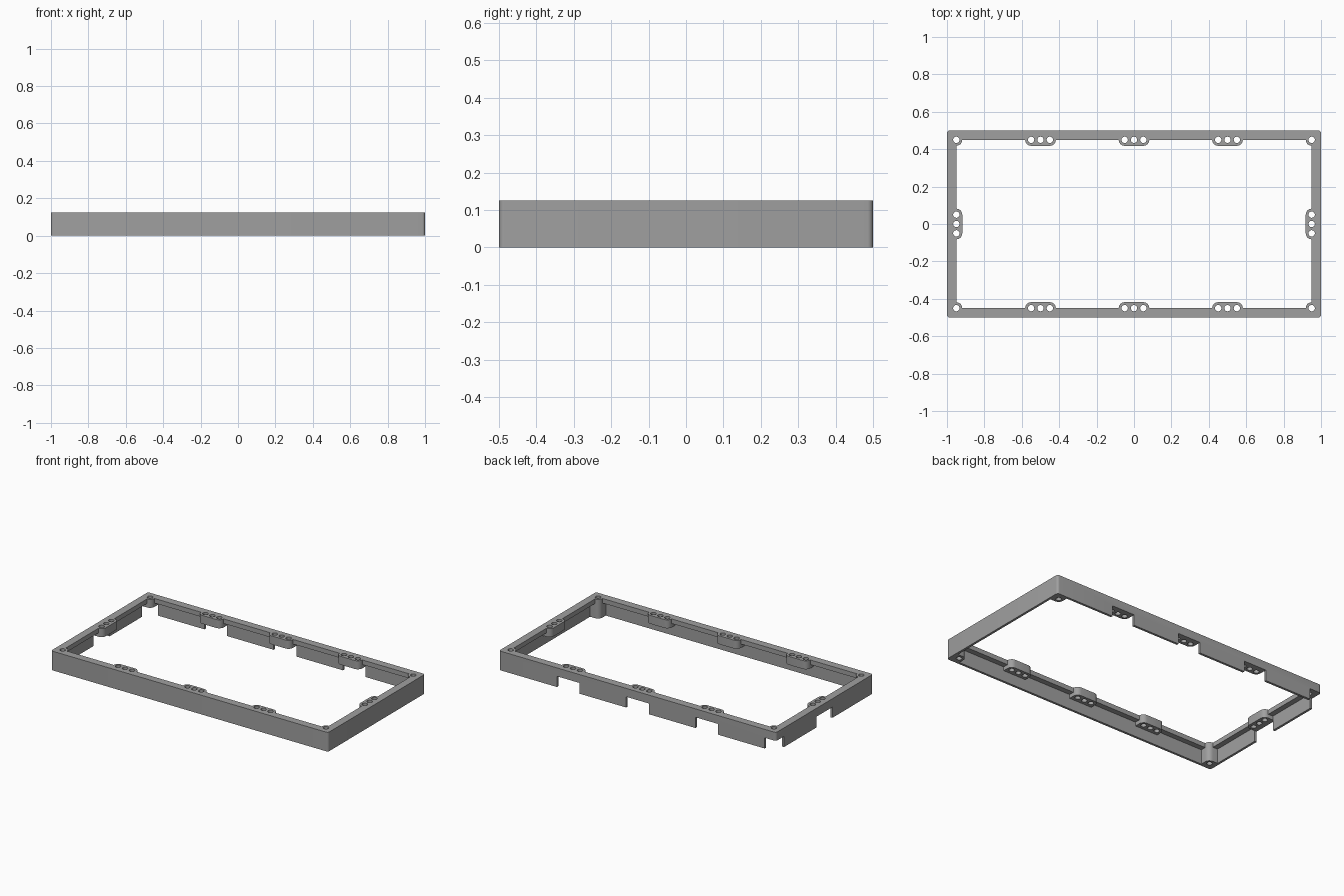
import bpy, bmesh, math

old = bpy.data.objects.get("Cube")
if old:
    bpy.data.objects.remove(old, do_unlink=True)

HX, HY, H = 1.0, 0.5, 0.125       # outer half sizes and height
WALL, RIM = 0.015, 0.05           # wall thickness and top rim width
RIM_Z, PAD_Z = 0.095, 0.07        # undersides of the rim and of the pads
PAD_R, HOLE_R, PITCH = 0.032, 0.017, 0.05
TOP = 0.3                         # overshoot for cutters


def rounded(x0, y0, x1, y1, radii, seg=6):
    """Counter-clockwise rectangle with one radius per corner."""
    corners = [(x0, y0, 1, 1), (x1, y0, -1, 1), (x1, y1, -1, -1), (x0, y1, 1, -1)]
    pts = []
    for i, ((x, y, sx, sy), r) in enumerate(zip(corners, radii)):
        if r == 0:
            pts.append((x, y))
            continue
        for k in range(seg + 1):
            a = math.pi * (1 + i / 2 + k / seg / 2)
            pts.append((x + sx * r + r * math.cos(a), y + sy * r + r * math.sin(a)))
    return pts


def box(x0, y0, x1, y1):
    return rounded(x0, y0, x1, y1, [0] * 4)


def circle(cx, cy, r, n=20):
    return [(cx + r * math.cos(2 * math.pi * k / n), cy + r * math.sin(2 * math.pi * k / n))
            for k in range(n)]


def prisms(name, parts):
    """One object holding upright prisms, each (outline, z0, z1)."""
    bm = bmesh.new()
    for pts, z0, z1 in parts:
        low = [bm.verts.new((x, y, z0)) for x, y in pts]
        high = [bm.verts.new((x, y, z1)) for x, y in pts]
        bm.faces.new(low[::-1])
        bm.faces.new(high)
        for i in range(len(pts)):
            j = (i + 1) % len(pts)
            bm.faces.new((low[i], low[j], high[j], high[i]))
    mesh = bpy.data.meshes.new(name)
    bm.to_mesh(mesh)
    bm.free()
    obj = bpy.data.objects.new(name, mesh)
    bpy.context.collection.objects.link(obj)
    return obj


def combine(target, other, operation):
    mod = target.modifiers.new(operation.lower(), 'BOOLEAN')
    mod.operation, mod.solver, mod.object = operation, 'EXACT', other
    bpy.context.view_layer.objects.active = target
    bpy.ops.object.modifier_apply(modifier=mod.name)
    bpy.data.objects.remove(other, do_unlink=True)


# Thin-walled frame with an inward top rim
frame = prisms("tray_frame", [(rounded(-HX, -HY, HX, HY, [WALL] * 4), 0, H)])
combine(frame, prisms("undercut", [
    (box(WALL - HX, WALL - HY, HX - WALL, HY - WALL), -TOP, RIM_Z)]), 'DIFFERENCE')
combine(frame, prisms("opening", [
    (box(RIM - HX, RIM - HY, HX - RIM, HY - RIM), -TOP, TOP)]), 'DIFFERENCE')

pads, holes, notches = [], [], []
half = PITCH + PAD_R
bx, by = HX - RIM, HY - RIM                # hole centre lines
ox, oy = HX - WALL / 2, HY - WALL / 2      # pads end inside the wall

# Three-hole pads along the long sides
for cx in (-0.5, 0, 0.5):
    pads.append((rounded(cx - half, by - PAD_R, cx + half, oy, (PAD_R, PAD_R, 0, 0)), PAD_Z, H))
    pads.append((rounded(cx - half, -oy, cx + half, PAD_R - by, (0, 0, PAD_R, PAD_R)), PAD_Z, H))
    notches.append(box(cx - half, by, cx + half, HY + RIM))
    holes += [(cx + d, s * by) for d in (-PITCH, 0, PITCH) for s in (-1, 1)]

# Three-hole pads on the short sides
pads.append((rounded(bx - PAD_R, -half, ox, half, (PAD_R, 0, 0, PAD_R)), PAD_Z, H))
pads.append((rounded(-ox, -half, PAD_R - bx, half, (0, PAD_R, PAD_R, 0)), PAD_Z, H))
notches.append(box(-HX - RIM, -half, -bx, half))
holes += [(s * bx, d) for d in (-PITCH, 0, PITCH) for s in (-1, 1)]

# Corner posts, the back one on the notched side being short
for sx in (-1, 1):
    for sy in (-1, 1):
        xs = sorted((sx * (bx - PAD_R), sx * ox))
        ys = sorted((sy * (by - PAD_R), sy * oy))
        inner = {(1, 1): 0, (-1, 1): 1, (-1, -1): 2, (1, -1): 3}[sx, sy]
        radii = [PAD_R if i == inner else 0 for i in range(4)]
        short = (sx, sy) == (-1, 1)
        pads.append((rounded(xs[0], ys[0], xs[1], ys[1], radii), PAD_Z if short else 0, H))
        holes.append((sx * bx, sy * by))
notches.append(box(-HX - RIM, by - PAD_R, PAD_R - bx, HY + RIM))

combine(frame, prisms("pads", pads), 'UNION')
combine(frame, prisms("wall_notches", [(n, -TOP, PAD_Z) for n in notches]), 'DIFFERENCE')
combine(frame, prisms("screw_holes", [(circle(x, y, HOLE_R), -TOP, TOP) for x, y in holes]),
        'DIFFERENCE')

# Plain grey material
grey = (0.35, 0.35, 0.35, 1)
mat = bpy.data.materials.new("grey_plastic")
mat.use_nodes = True
mat.diffuse_color = grey
mat.node_tree.nodes["Principled BSDF"].inputs["Base Color"].default_value = grey
frame.data.materials.clear()
frame.data.materials.append(mat)
for poly in frame.data.polygons:
    poly.material_index = 0

bpy.ops.object.select_all(action='DESELECT')
frame.select_set(True)
bpy.context.view_layer.objects.active = frame
bpy.ops.object.shade_smooth_by_angle(angle=math.radians(30))
